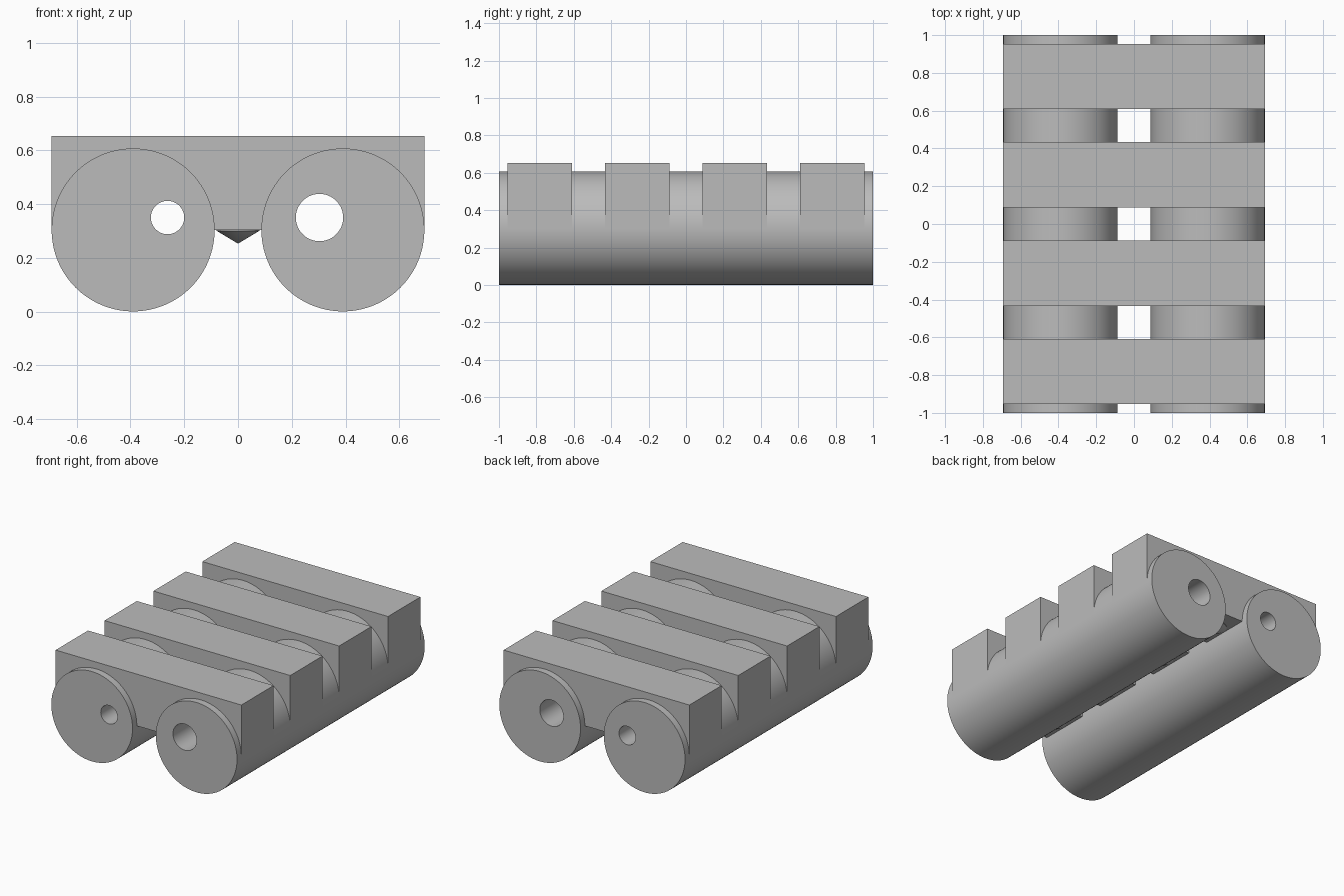
import bpy
import math

cube = bpy.data.objects.get("Cube")
if cube:
    bpy.data.objects.remove(cube, do_unlink=True)

R = 0.303
CX = 0.39
CZ = 0.304
TOP = 0.653
BAR_W = 2 * (CX + R)
BAR_D = 0.345
PITCH = 0.521

grey = bpy.data.materials.new("plain grey")
grey.use_nodes = True
grey.diffuse_color = (0.5, 0.5, 0.5, 1)
grey.node_tree.nodes["Principled BSDF"].inputs["Base Color"].default_value = (0.5, 0.5, 0.5, 1)


def finish(name):
    obj = bpy.context.object
    obj.name = name
    obj.data.materials.append(grey)
    bpy.ops.object.transform_apply(location=False, rotation=True, scale=True)
    return obj


def rod(name, x, z, radius, length, sides):
    bpy.ops.mesh.primitive_cylinder_add(vertices=sides, radius=radius, depth=length,
                                        location=(x, 0, z), rotation=(math.pi / 2, 0, 0))
    return finish(name)


def cut(obj, cutter):
    mod = obj.modifiers.new("bore", "BOOLEAN")
    mod.operation = "DIFFERENCE"
    mod.solver = "EXACT"
    mod.object = cutter
    bpy.context.view_layer.objects.active = obj
    bpy.ops.object.modifier_apply(modifier=mod.name)


def smooth(obj):
    bpy.ops.object.select_all(action="DESELECT")
    obj.select_set(True)
    bpy.context.view_layer.objects.active = obj
    bpy.ops.object.shade_smooth_by_angle(angle=math.radians(30))


# Cutters for the off-centre bores
bores = [rod("right_bore", -0.262, 0.35, 0.062, 3, 64),
         rod("left_bore", 0.303, 0.35, 0.088, 3, 64)]

# Two long rollers
parts = [rod("right_roller", -CX, CZ, R, 2, 128),
         rod("left_roller", CX, CZ, R, 2, 128)]

# Four cross bars, each with a pointed tip underneath
for i in range(4):
    y = (i - 1.5) * PITCH
    bpy.ops.mesh.primitive_cube_add(size=1, location=(0, y, (TOP + CZ) / 2))
    bpy.context.object.scale = (BAR_W, BAR_D, TOP - CZ)
    parts.append(finish(f"cross_bar_{i + 1}"))

    bpy.ops.mesh.primitive_cone_add(vertices=48, radius1=0.08, radius2=0, depth=0.048,
                                    location=(0, y, 0.277), rotation=(math.pi, 0, 0))
    smooth(finish(f"bar_tip_{i + 1}"))
    bpy.ops.mesh.primitive_cylinder_add(vertices=48, radius=0.08, depth=0.02,
                                        location=(0, y, 0.31))
    smooth(finish(f"tip_collar_{i + 1}"))

for part in parts:
    for bore in bores:
        cut(part, bore)
    smooth(part)

for bore in bores:
    bpy.data.objects.remove(bore, do_unlink=True)
